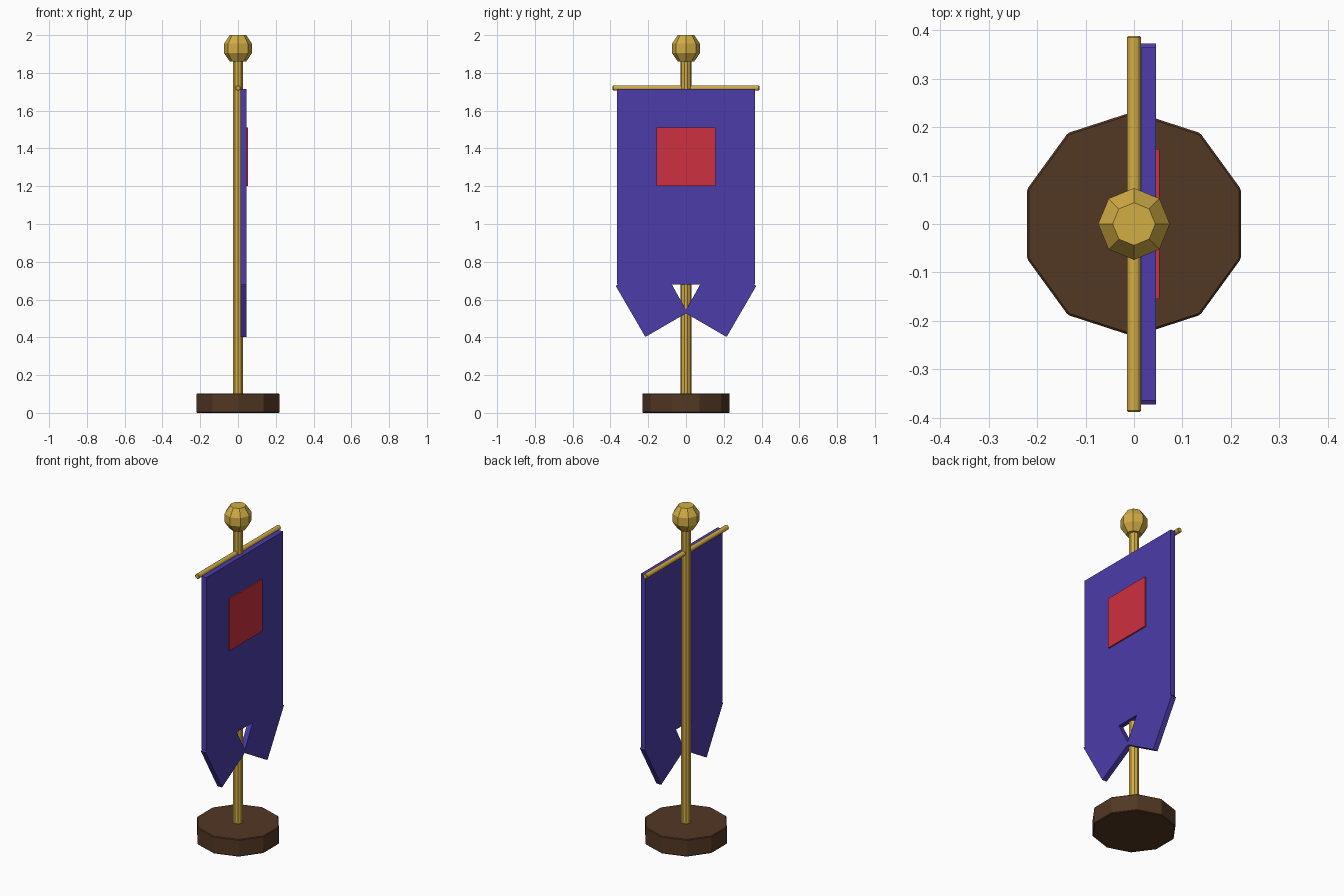
import bpy, bmesh, math
from mathutils import Matrix

cube = bpy.data.objects.get("Cube")
if cube:
    bpy.data.objects.remove(cube, do_unlink=True)


def material(name, rgb):
    m = bpy.data.materials.new(name)
    m.use_nodes = True
    color = (*rgb, 1)
    m.diffuse_color = color
    m.node_tree.nodes["Principled BSDF"].inputs["Base Color"].default_value = color
    return m


gold = material("gold", (0.65, 0.42, 0.06))
blue = material("blue_cloth", (0.07, 0.045, 0.40))
red = material("red_patch", (0.62, 0.03, 0.05))
brown = material("dark_wood", (0.085, 0.038, 0.017))


def finish(name, bm, mat, bevel=0):
    bmesh.ops.recalc_face_normals(bm, faces=bm.faces)
    mesh = bpy.data.meshes.new(name)
    bm.to_mesh(mesh)
    bm.free()
    mesh.materials.append(mat)
    ob = bpy.data.objects.new(name, mesh)
    bpy.context.collection.objects.link(ob)
    if bevel:
        mod = ob.modifiers.new("soft_edges", 'BEVEL')
        mod.width = bevel
        mod.segments = 1
    return ob


def lathe(name, profile, sides, mat, turn=0, bevel=0):
    """Stack of (radius, z) rings, capped flat at both ends."""
    bm = bmesh.new()
    rings = []
    for r, z in profile:
        angles = [turn + math.tau * i / sides for i in range(sides)]
        rings.append([bm.verts.new((r * math.cos(a), r * math.sin(a), z)) for a in angles])
    for low, high in zip(rings, rings[1:]):
        for i in range(sides):
            j = (i + 1) % sides
            bm.faces.new((low[i], low[j], high[j], high[i]))
    bm.faces.new(rings[0])
    bm.faces.new(rings[-1])
    return finish(name, bm, mat, bevel)


def panel(name, outline, x0, x1, mat):
    """Flat (y, z) outline given thickness along x."""
    bm = bmesh.new()
    face = bm.faces.new([bm.verts.new((x0, y, z)) for y, z in outline])
    grown = bmesh.ops.extrude_face_region(bm, geom=[face])["geom"]
    moved = [v for v in grown if isinstance(v, bmesh.types.BMVert)]
    bmesh.ops.translate(bm, verts=moved, vec=(x1 - x0, 0, 0))
    return finish(name, bm, mat)


def rectangle(half, low, high):
    return [(-half, low), (half, low), (half, high), (-half, high)]


# Stand and pole
lathe("base", [(0.232, 0), (0.232, 0.103)], 10, brown, math.pi / 2, 0.004)
lathe("pole", [(0.029, 0.1), (0.029, 1.88)], 10, gold, math.pi / 2)

# Faceted ball on top
lathe("finial", [(0.044, 1.861), (0.074, 1.905), (0.074, 1.955), (0.044, 2.0)], 8, gold)

# Crossbar
bar = lathe("crossbar", [(0.015, -0.388), (0.015, 0.388)], 10, gold, 0, 0.003)
bar.data.transform(Matrix.Translation((0, 0, 1.72)) @ Matrix.Rotation(math.pi / 2, 4, 'X'))

# Cloth, its two pointed tails and the patch
FRONT, BACK = 0.045, 0.014
panel("banner_cloth", rectangle(0.364, 0.68, 1.716), BACK, FRONT, blue)
tail = [(0.358, 0.68), (0.372, 0.672), (0.215, 0.402), (0, 0.527), (0, 0.545), (0.075, 0.68)]
for side, name in ((1, "banner_tail_back"), (-1, "banner_tail_front")):
    panel(name, [(side * y, z) for y, z in tail], BACK, FRONT, blue)
panel("banner_patch", rectangle(0.155, 1.2, 1.51), FRONT - 0.002, FRONT + 0.008, red)
